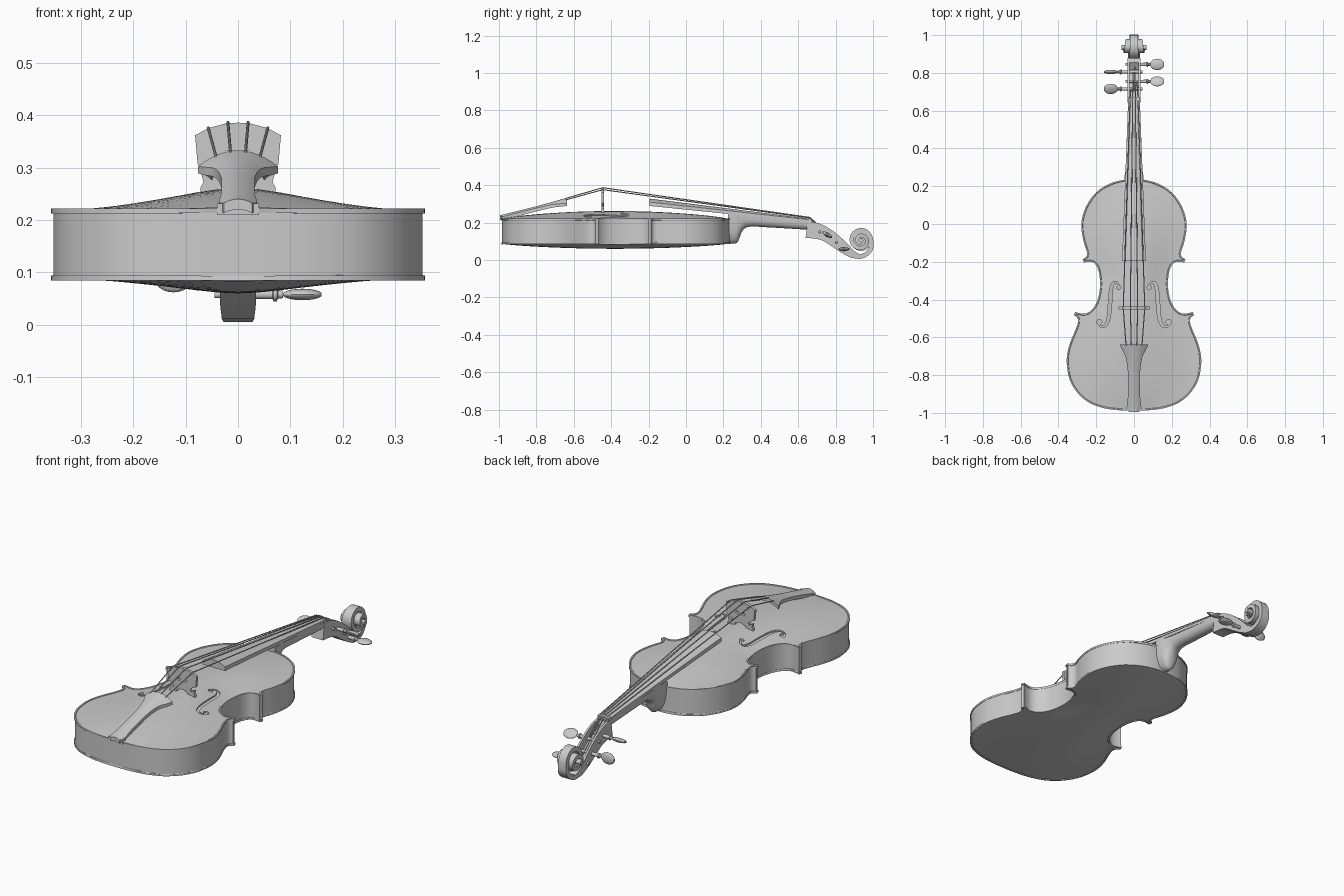
import bpy, bmesh, math
from mathutils import Vector

if "Cube" in bpy.data.objects:
    bpy.data.objects.remove(bpy.data.objects["Cube"])

grey = bpy.data.materials.new("plain_grey")
grey.diffuse_color = (0.6, 0.6, 0.6, 1)
grey.use_nodes = True
grey.node_tree.nodes["Principled BSDF"].inputs["Base Color"].default_value = grey.diffuse_color


def spl(pts, n):
    """Catmull-Rom curve through points of any dimension, n steps per span."""
    p = [Vector(q) for q in pts]
    p = [2 * p[0] - p[1]] + p + [2 * p[-1] - p[-2]]
    out = []
    for i in range(1, len(p) - 2):
        a, b, c, d = p[i - 1:i + 3]
        for k in range(n):
            t = k / n
            out.append(0.5 * (2 * b + (c - a) * t + (2 * a - 5 * b + 4 * c - d) * t * t
                              + (3 * b - a - 3 * c + d) * t ** 3))
    return out + [p[-2]]


def new_object(name, bm):
    me = bpy.data.meshes.new(name)
    bm.to_mesh(me)
    bm.free()
    o = bpy.data.objects.new(name, me)
    bpy.context.collection.objects.link(o)
    return o


def finish(o, angle=35):
    """Apply modifiers, give the material and smooth shading."""
    bpy.context.view_layer.update()
    dg = bpy.context.evaluated_depsgraph_get()
    me = bpy.data.meshes.new_from_object(o.evaluated_get(dg))
    o.modifiers.clear()
    o.data = me
    me.materials.clear()
    me.materials.append(grey)
    bpy.ops.object.select_all(action='DESELECT')
    o.select_set(True)
    bpy.context.view_layer.objects.active = o
    bpy.ops.object.shade_smooth_by_angle(angle=math.radians(angle))
    return o


def loft(name, *groups, cap=True, done=True):
    """Skin each group of closed rings into one mesh object."""
    bm = bmesh.new()
    for rings in groups:
        vs = [[bm.verts.new(p) for p in r] for r in rings]
        n = len(vs[0])
        for a, b in zip(vs, vs[1:]):
            for i in range(n):
                bm.faces.new((a[i], a[(i + 1) % n], b[(i + 1) % n], b[i]))
        if cap:
            bm.faces.new(vs[0])
            bm.faces.new(vs[-1])
    bmesh.ops.recalc_face_normals(bm, faces=bm.faces)
    o = new_object(name, bm)
    return finish(o) if done else o


def disc(c, axis, r, lo, hi, n=24):
    """Two rings of a cylinder around c along axis 0, 1 or 2."""
    rings = []
    for h in (lo, hi):
        ring = []
        for i in range(n):
            a = math.tau * i / n
            q = [r * math.cos(a), r * math.sin(a)]
            q.insert(axis, h)
            ring.append(tuple(c[k] + q[k] for k in range(3)))
        rings.append(ring)
    return rings


def cut(o, *cutters):
    for c in cutters:
        c.hide_render = True
        m = o.modifiers.new("cut", 'BOOLEAN')
        m.operation, m.object, m.solver = 'DIFFERENCE', c, 'EXACT'


def box(x, y0, y1, z0, z1):
    return [[(-x, y, z0), (x, y, z0), (x, y, z1), (-x, y, z1)] for y in (y0, y1)]


# body outline: upper bout, waist, lower bout, mirrored
half = []
for part in (
    [(0, .237), (.06, .233), (.13, .213), (.2, .168), (.25, .1), (.275, .03), (.278, -.03),
     (.265, -.1), (.249, -.15), (.253, -.173), (.272, -.186)],
    [(.266, -.204), (.235, -.2), (.21, -.208), (.19, -.24), (.18, -.3), (.183, -.36),
     (.2, -.42), (.23, -.46), (.265, -.475), (.312, -.466)],
    [(.318, -.484), (.3, -.497), (.297, -.52), (.31, -.56), (.335, -.62), (.352, -.68), (.356, -.74),
     (.342, -.82), (.303, -.89), (.24, -.945), (.16, -.975), (.08, -.986), (0, -.988)]):
    half += [(p.x, p.y) for p in spl(part, 4)]
outline = [(-x, y) for x, y in half[1:-1]] + half[::-1]   # counter-clockwise

WIDTH = spl([(-.988, .1), (-.9, .29), (-.72, .35), (-.5, .28), (-.3, .2), (-.17, .235),
             (-.02, .275), (.15, .2), (.237, .1)], 8)


def arch(x, y):
    w = min(WIDTH, key=lambda p: abs(p.x - y)).y
    for a, b in zip(WIDTH, WIDTH[1:]):
        if a.x <= y <= b.x:
            w = a.y + (b.y - a.y) * (y - a.x) / (b.x - a.x)
    v = min(1, abs(y + .38) / .61)
    return .5 * (1 + math.cos(math.pi * min(1, abs(x) / w))) * max(0, math.cos(v * math.pi / 2)) ** .7


def plate(name, z0, height, side):
    """Arched plate with a raised edge; side is 1 for up, -1 for down."""
    bm = bmesh.new()
    f = bm.faces.new([bm.verts.new((x, y, 0)) for x, y in outline])
    bm.normal_update()
    if f.normal.z < 0:
        f.normal_flip()
    for t in (.007, .002):
        bmesh.ops.inset_region(bm, faces=[f], thickness=t, use_even_offset=True, use_boundary=True)
    for v in f.verts:
        v.co.z = -.003
    cuts = [((i * .04, 0, 0), (1, 0, 0)) for i in range(-8, 9)]
    cuts += [((0, -.96 + i * .05, 0), (0, 1, 0)) for i in range(24)]
    for co, no in cuts:
        bmesh.ops.bisect_plane(bm, geom=bm.verts[:] + bm.edges[:] + bm.faces[:], dist=1e-5,
                               plane_co=co, plane_no=no)
    for v in bm.verts:
        v.co.z = z0 + side * (v.co.z + height * arch(v.co.x, v.co.y))
    if side < 0:
        bmesh.ops.reverse_faces(bm, faces=bm.faces)
    o = new_object(name, bm)
    m = o.modifiers.new("thickness", 'SOLIDIFY')
    m.thickness, m.offset = .009, -1
    return o


# sound holes: curved slots with round ends
slots, eyes = [], []
path = spl([(.078, -.332), (.088, -.313), (.108, -.312), (.121, -.345), (.127, -.42), (.135, -.5),
            (.152, -.538), (.178, -.541), (.19, -.522)], 5)
for s in (1, -1):
    rings = []
    for i, p in enumerate(path):
        t = (path[min(i + 1, len(path) - 1)] - path[max(i - 1, 0)]).normalized()
        w = .003 + .006 * math.sin(math.pi * i / (len(path) - 1)) ** 2
        a, b = (p.x - t.y * w, p.y + t.x * w), (p.x + t.y * w, p.y - t.x * w)
        rings.append([(s * a[0], a[1], .19), (s * b[0], b[1], .19),
                      (s * b[0], b[1], .3), (s * a[0], a[1], .3)])
    slots.append(rings)
    eyes += [disc((s * .08, -.337, 0), 2, .011, .19, .3), disc((s * .184, -.519, 0), 2, .014, .19, .3)]
top = plate("top_plate", .222, .043, 1)
cutters = [loft("slot_cutter", *slots, done=False), loft("eye_cutter", *eyes, done=False)]
cut(top, *cutters)
finish(top, 25)
finish(plate("back_plate", .085, .028, -1), 25)

# ribs, slightly inside the plate edge
inner = []
for i, (x, y) in enumerate(outline):
    a, b = outline[i - 1], outline[(i + 1) % len(outline)]
    t = Vector((b[0] - a[0], b[1] - a[1])).normalized()
    inner.append((x - t.y * .004, y + t.x * .004))
loft("ribs", [[(x, y, z) for x, y in inner] for z in (.09, .217)], cap=False)

# neck and heel: y, top, bottom, half width
rings = []
for y, t, b, w in spl([(.225, .246, .09, .052), (.268, .243, .09, .048), (.285, .241, .115, .044),
                       (.302, .24, .155, .042), (.34, .236, .178, .038), (.45, .226, .174, .036),
                       (.65, .206, .162, .032)], 5):
    rings.append([(w * math.cos(a), y, t - (t - b) * math.sin(a) ** .7)
                  for a in [math.pi * i / 18 for i in range(19)]])
loft("neck", rings)


def crowned(y, w, t, b, drop, curve=0.0):
    """Section with a curved top; curve bends the underside as well."""
    us = [i / 6 - 1 for i in range(13)]
    return ([(w * u, y, t - drop * u * u) for u in us]
            + [(w * u, y, b - curve * u * u) for u in us[::-1]])


# fingerboard, nut and saddle
loft("fingerboard", [crowned(-.195, .063, .328, .289, .018), crowned(.655, .031, .222, .203, .006)])
loft("nut", [crowned(.655, .031, .227, .2, .005), crowned(.672, .031, .224, .2, .005)])
loft("saddle", box(.04, -.988, -.965, .21, .232))

# tailpiece: y, half width, crown height
rings = []
for y, w, t in spl([(-.637, .076, .333), (-.665, .064, .325), (-.71, .043, .312), (-.79, .032, .29),
                    (-.9, .032, .262), (-.965, .036, .246), (-.995, .027, .24)], 4):
    d = .03 * (w / .076) ** 1.3
    rings.append(crowned(y, w, t, t - .02, d, d * .8))
loft("tailpiece", rings)

# bridge with two small holes
prof = [(0, .386), (.025, .384), (.055, .376), (.082, .362), (.077, .306), (.06, .3), (.046, .288),
        (.05, .276), (.058, .284), (.07, .288), (.066, .272), (.072, .262), (.072, .25), (.032, .25),
        (.03, .266), (.015, .274), (0, .276)]
prof += [(-x, z) for x, z in prof[-2:0:-1]]
bridge = loft("bridge", [[(x, y, z) for x, z in prof] for y in (-.452, -.438)], done=False)
cutters.append(loft("bridge_cutter", *[disc((s * .018, -.445, .325), 1, .008, -.05, .05) for s in (1, -1)],
                    done=False))
cut(bridge, cutters[-1])
finish(bridge)
for c in cutters:
    bpy.data.objects.remove(c)

# pegbox and scroll: y, z, half depth, half width, hollow depth
st = [tuple(p) for p in map(list, spl([(.645, .163, .045, .033), (.7, .155, .042, .034),
      (.75, .135, .037, .035), (.8, .1, .034, .035), (.85, .06, .028, .034), (.89, .03, .02, .031)], 4))]
st = [s + (.045 if .67 < s[0] < .83 else .001,) for s in st]
CY, CZ = .935, .105
for d, r, w in spl([(-95, .1, .028), (-45, .083, .024), (0, .066, .022), (90, .066, .022), (180, .06, .028),
                    (270, .051, .036), (360, .043, .044), (450, .036, .05), (540, .029, .055),
                    (630, .022, .06)], 9):
    a, h = math.radians(d), .012 - .003 * max(0, d) / 630
    st.append((CY + (r - h) * math.cos(a), CZ + (r - h) * math.sin(a), h, w, .001))
rings = []
for i, (y, z, h, w, c) in enumerate(st):
    a, b = st[max(i - 1, 0)], st[min(i + 1, len(st) - 1)]
    t = Vector((b[0] - a[0], b[1] - a[1])).normalized()
    sec = [(-w, -h), (w, -h), (w, h), (w - .01, h), (w - .01, h - c), (.01 - w, h - c), (.01 - w, h), (-w, h)]
    rings.append([(x, y - t.y * k, z + t.x * k) for x, k in sec])
loft("pegbox_and_scroll", rings)
loft("scroll_core", disc((0, CY, CZ), 0, .056, -.018, .018, 40), disc((0, CY, CZ), 0, .013, -.066, .066))

# pegs: side, y, z, turn of the flat grip
pegs = [(-1, .715, .15, 25), (1, .755, .135, -30), (-1, .805, .092, 90), (1, .845, .058, 0)]
groups = []
for s, py, pz, turn in pegs:
    c, sn = math.cos(math.radians(turn)), math.sin(math.radians(turn))
    prof = [(-.045, .007, .007), (.066, .009, .009), (.068, .013, .013), (.074, .013, .013),
            (.076, .008, .008), (.086, .007, .007)]
    for i in range(1, 12):
        q = math.cos(math.pi * (1 - i / 12))
        prof.append((.123 + .038 * q, .03 * math.sqrt(1 - q * q), .011 * math.sqrt(1 - q * q)))
    groups.append([[(s * x, py + c * ry * math.cos(a) - sn * rz * math.sin(a),
                     pz + sn * ry * math.cos(a) + c * rz * math.sin(a))
                    for a in [math.tau * k / 20 for k in range(20)]] for x, ry, rz in prof])
loft("pegs", *groups)

# strings: tailpiece, bridge, nut, peg
groups = []
for u, peg in zip((-1, -.34, .34, 1), (0, 2, 3, 1)):
    bx = .057 * u
    pts = [(.042 * u, -.645, .33 - .009 * u * u), (bx, -.445, .388 - .012 * u * u),
           (.021 * u, .663, .228 - .003 * u * u), (.016 * u, pegs[peg][1], pegs[peg][2] + .008)]
    groups.append([[(x + .0028 * math.cos(a), y, z + .0028 * math.sin(a))
                    for a in [math.tau * k / 8 for k in range(8)]] for x, y, z in pts])
loft("strings", *groups)
